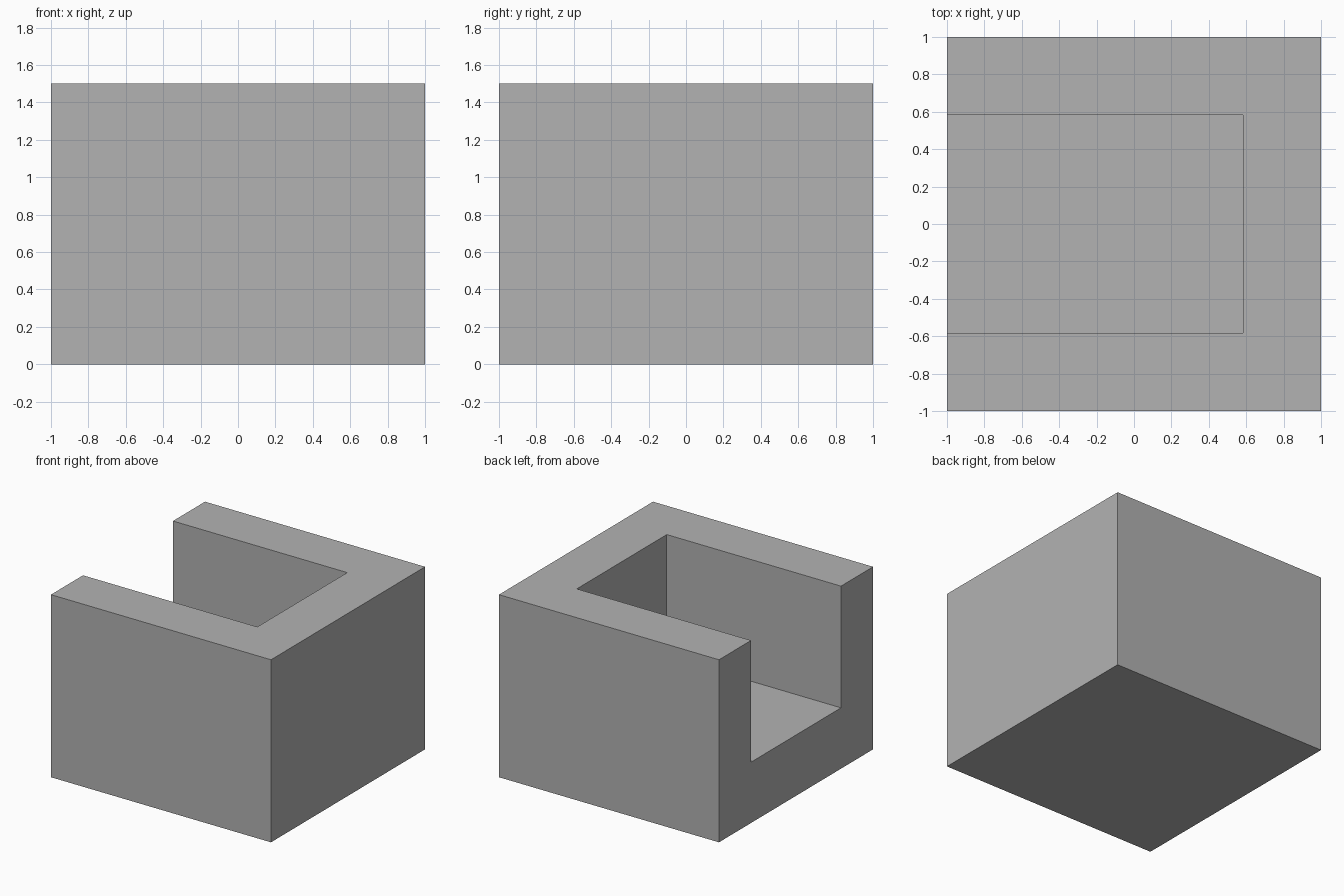
import bpy

default = bpy.data.objects.get("Cube")
if default:
    bpy.data.objects.remove(default, do_unlink=True)


def box(name, low, high):
    """Axis-aligned box between two opposite corners."""
    centre = [(a + b) / 2 for a, b in zip(low, high)]
    bpy.ops.mesh.primitive_cube_add(size=1, location=centre)
    obj = bpy.context.object
    obj.name = name
    obj.scale = [b - a for a, b in zip(low, high)]
    bpy.ops.object.transform_apply(location=True, rotation=False, scale=True)
    return obj


# Sizes
half = 1.0
height = 1.5
floor = 0.5
inner = 0.584

# Solid block and the pocket, open at the top and on the -x side
block = box("open_sided_block", (-half, -half, 0), (half, half, height))
pocket = box("pocket_cutter", (-half - 0.5, -inner, floor), (inner, inner, height + 0.5))
pocket.hide_render = True

# Cut the pocket, then discard the cutter
cut = block.modifiers.new("pocket", 'BOOLEAN')
cut.operation = 'DIFFERENCE'
cut.solver = 'EXACT'
cut.object = pocket
bpy.ops.object.select_all(action='DESELECT')
block.select_set(True)
bpy.context.view_layer.objects.active = block
bpy.ops.object.modifier_apply(modifier=cut.name)
bpy.data.objects.remove(pocket, do_unlink=True)

# Single grey material
colour = (0.448, 0.448, 0.448, 1)
grey = bpy.data.materials.new("plain_grey")
grey.use_nodes = True
grey.diffuse_color = colour
grey.node_tree.nodes["Principled BSDF"].inputs["Base Color"].default_value = colour
block.data.materials.clear()
block.data.materials.append(grey)
